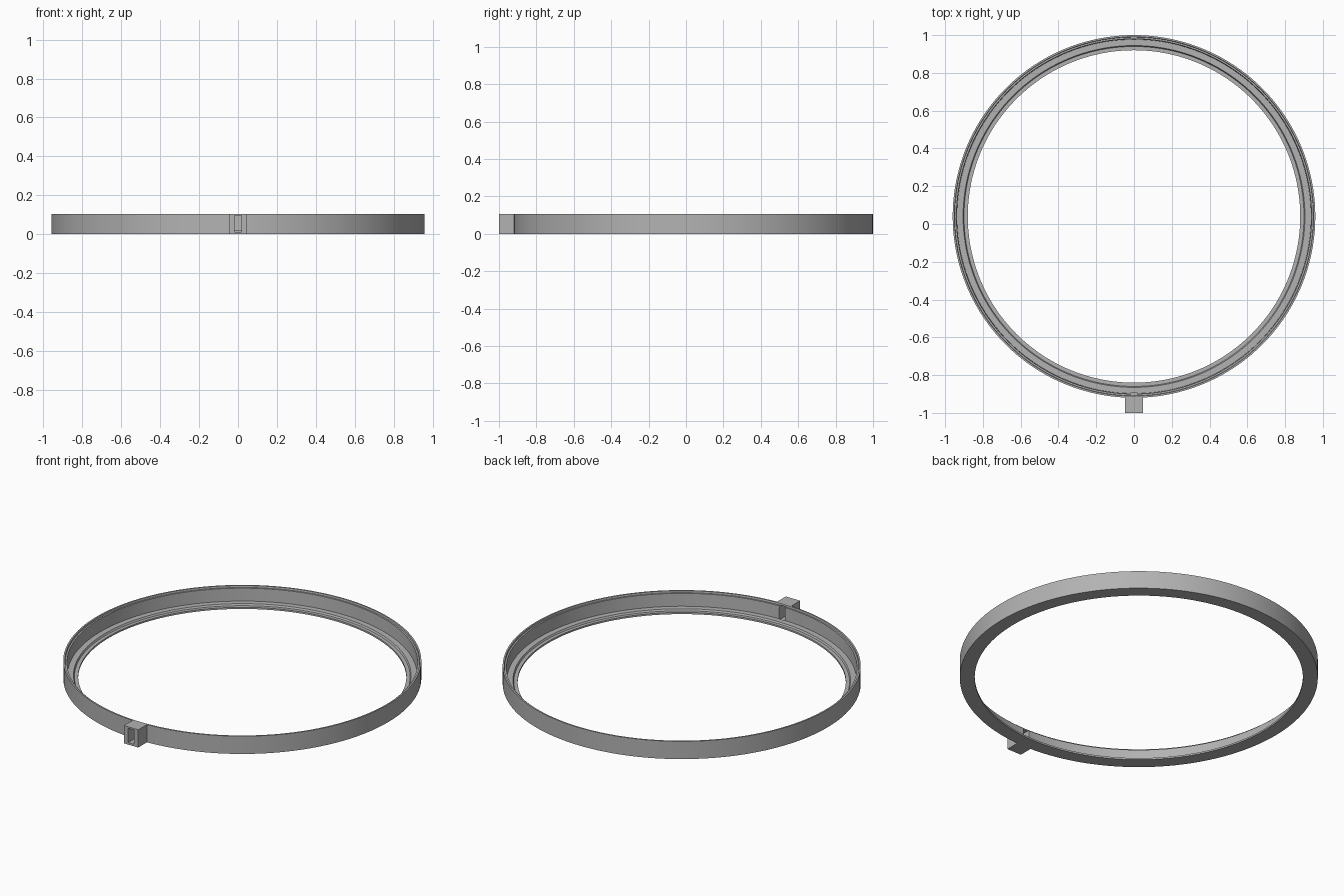
import bpy, bmesh, math
from mathutils import Matrix, Vector

cube = bpy.data.objects.get("Cube")
if cube:
    bpy.data.objects.remove(cube, do_unlink=True)

CENTER_Y = 0.04
SEGMENTS = 160

grey = bpy.data.materials.new("plain_grey")
grey.use_nodes = True
GREY = (0.45, 0.45, 0.45, 1)
grey.diffuse_color = GREY
grey.node_tree.nodes["Principled BSDF"].inputs["Base Color"].default_value = GREY


def add_object(name, bm):
    bmesh.ops.recalc_face_normals(bm, faces=bm.faces[:])
    mesh = bpy.data.meshes.new(name)
    bm.to_mesh(mesh)
    bm.free()
    mesh.materials.append(grey)
    obj = bpy.data.objects.new(name, mesh)
    bpy.context.collection.objects.link(obj)
    return obj


def box(name, low, high):
    low, high = Vector(low), Vector(high)
    bm = bmesh.new()
    matrix = Matrix.Translation((low + high) / 2) @ Matrix.Diagonal((*(high - low), 1))
    bmesh.ops.create_cube(bm, size=1, matrix=matrix)
    return add_object(name, bm)


def lathe(name, profile):
    bm = bmesh.new()
    rings = []
    for i in range(SEGMENTS):
        a = math.tau * i / SEGMENTS
        rings.append([bm.verts.new((r * math.sin(a), CENTER_Y - r * math.cos(a), z))
                      for r, z in profile])
    for i, ring in enumerate(rings):
        after = rings[(i + 1) % SEGMENTS]
        for j in range(len(profile)):
            k = (j + 1) % len(profile)
            bm.faces.new((ring[j], after[j], after[k], ring[k]))
    return add_object(name, bm)


# Ring: thin outer wall with a rebated rim and a stepped floor flange
ring = lathe("ring_frame", [
    (0.88, 0), (0.96, 0), (0.96, 0.105), (0.951, 0.105), (0.949, 0.095),
    (0.94, 0.095), (0.937, 0.02), (0.905, 0.02), (0.90, 0.01), (0.88, 0.01)])

# Block on the front of the ring
block = box("front_block", (-0.047, -1, 0), (0.047, -0.913, 0.105))

# Slot running through the block and the wall
slot = box("slot_cutter", (-0.019, -1.1, 0.012), (0.019, -0.896, 0.096))
for obj in (ring, block):
    cut = obj.modifiers.new("slot", "BOOLEAN")
    cut.operation = "DIFFERENCE"
    cut.solver = "EXACT"
    cut.object = slot
    bpy.ops.object.select_all(action="DESELECT")
    obj.select_set(True)
    bpy.context.view_layer.objects.active = obj
    bpy.ops.object.modifier_apply(modifier=cut.name)
    bpy.ops.object.shade_smooth_by_angle(angle=math.radians(25))
bpy.data.objects.remove(slot, do_unlink=True)
